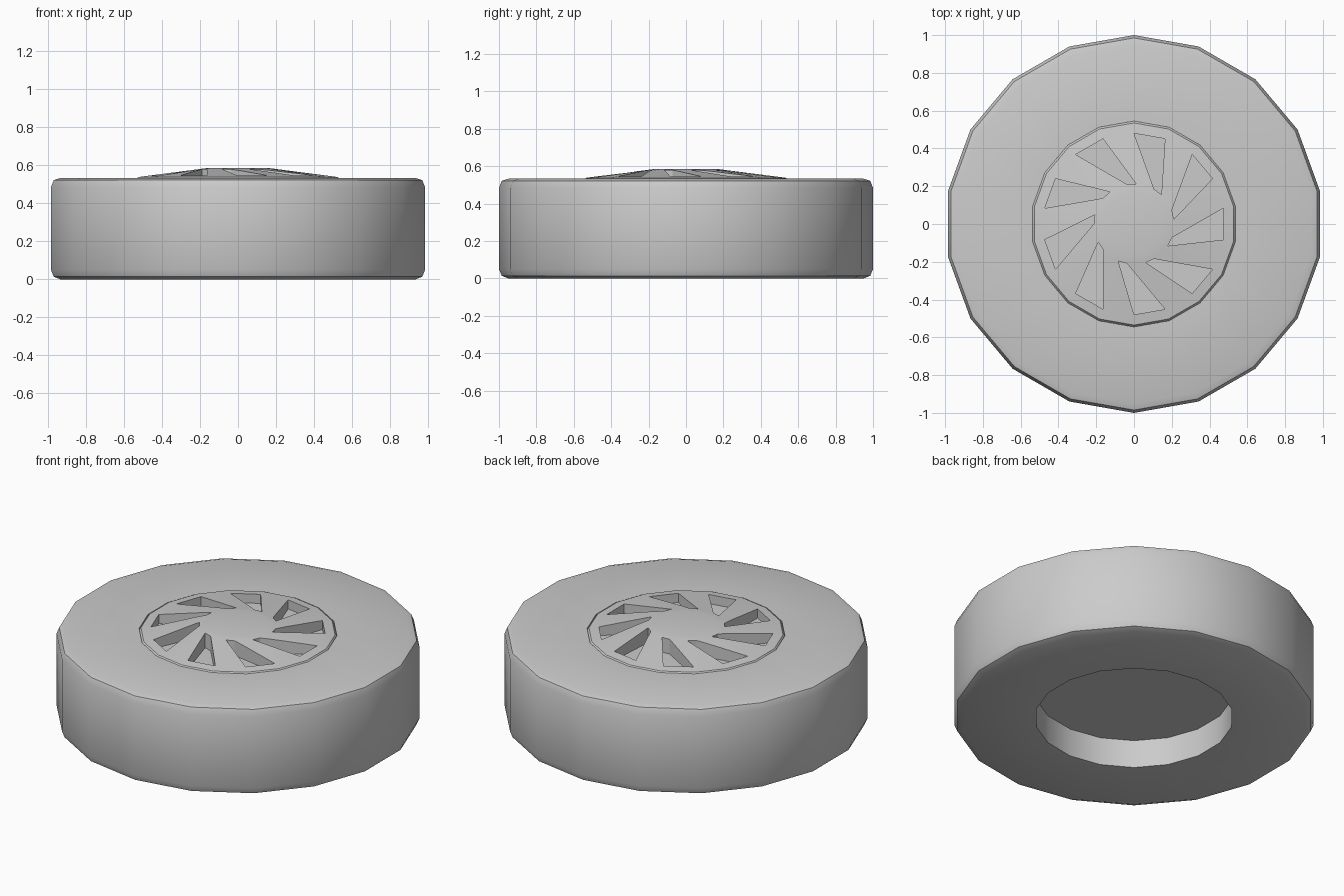
import bpy, bmesh
from math import sin, cos, radians, pi

SIDES = 18
SLOTS = 9

cube = bpy.data.objects.get("Cube")
if cube:
    bpy.data.objects.remove(cube, do_unlink=True)

grey = bpy.data.materials.new("plain grey")
grey.use_nodes = True
grey.diffuse_color = (0.6, 0.6, 0.6, 1)
grey.node_tree.nodes["Principled BSDF"].inputs["Base Color"].default_value = (0.6, 0.6, 0.6, 1)


def add_object(name, bm):
    bmesh.ops.remove_doubles(bm, verts=bm.verts, dist=1e-5)
    bmesh.ops.recalc_face_normals(bm, faces=bm.faces)
    mesh = bpy.data.meshes.new(name)
    bm.to_mesh(mesh)
    bm.free()
    mesh.materials.append(grey)
    obj = bpy.data.objects.new(name, mesh)
    bpy.context.collection.objects.link(obj)
    return obj


def lathe(name, profile, closed):
    """Turn a (radius, height) profile around z, with a corner facing +y."""
    bm = bmesh.new()
    verts = [bm.verts.new((0, r, z)) for r, z in profile]
    pairs = list(zip(verts, verts[1:]))
    if closed:
        pairs.append((verts[-1], verts[0]))
    edges = [bm.edges.new(p) for p in pairs]
    bmesh.ops.spin(bm, geom=verts + edges, cent=(0, 0, 0), axis=(0, 0, 1),
                   angle=2 * pi, steps=SIDES, use_duplicate=False)
    return add_object(name, bm)


def smooth(obj, angle):
    bpy.ops.object.select_all(action="DESELECT")
    obj.select_set(True)
    bpy.context.view_layer.objects.active = obj
    bpy.ops.object.shade_smooth_by_angle(angle=radians(angle))


# Tyre ring with softened rims
tyre = lathe("tyre", [(0.545, 0), (0.95, 0), (0.985, 0.014), (1, 0.05),
                      (1, 0.485), (0.985, 0.522), (0.95, 0.533), (0.545, 0.533)], True)
smooth(tyre, 35)

# Domed hub, recessed underneath
hub = lathe("hub", [(0, 0.17), (0.545, 0.17), (0.545, 0.525), (0.535, 0.538),
                    (0.2, 0.581), (0.17, 0.585), (0, 0.585)], False)

# Slanted slot cutters around the hub: (radius, angle) corners
corners = [(0.48, 10), (0.48, -10), (0.213, -33), (0.213, -20)]
bm = bmesh.new()
for k in range(SLOTS):
    ring = [(r, radians(a + 360 / SLOTS * k)) for r, a in corners]
    low, high = ([bm.verts.new((r * cos(a), r * sin(a), z)) for r, a in ring]
                 for z in (0.49, 0.7))
    bm.faces.new(low)
    bm.faces.new(high)
    for i in range(4):
        j = (i + 1) % 4
        bm.faces.new((low[i], low[j], high[j], high[i]))
cutter = add_object("slot_cutter", bm)
cutter.hide_render = True

cut = hub.modifiers.new("slots", "BOOLEAN")
cut.operation = "DIFFERENCE"
cut.solver = "EXACT"
cut.object = cutter
bpy.context.view_layer.objects.active = hub
hub.select_set(True)
bpy.ops.object.modifier_apply(modifier=cut.name)
bpy.data.objects.remove(cutter, do_unlink=True)
smooth(hub, 30)
